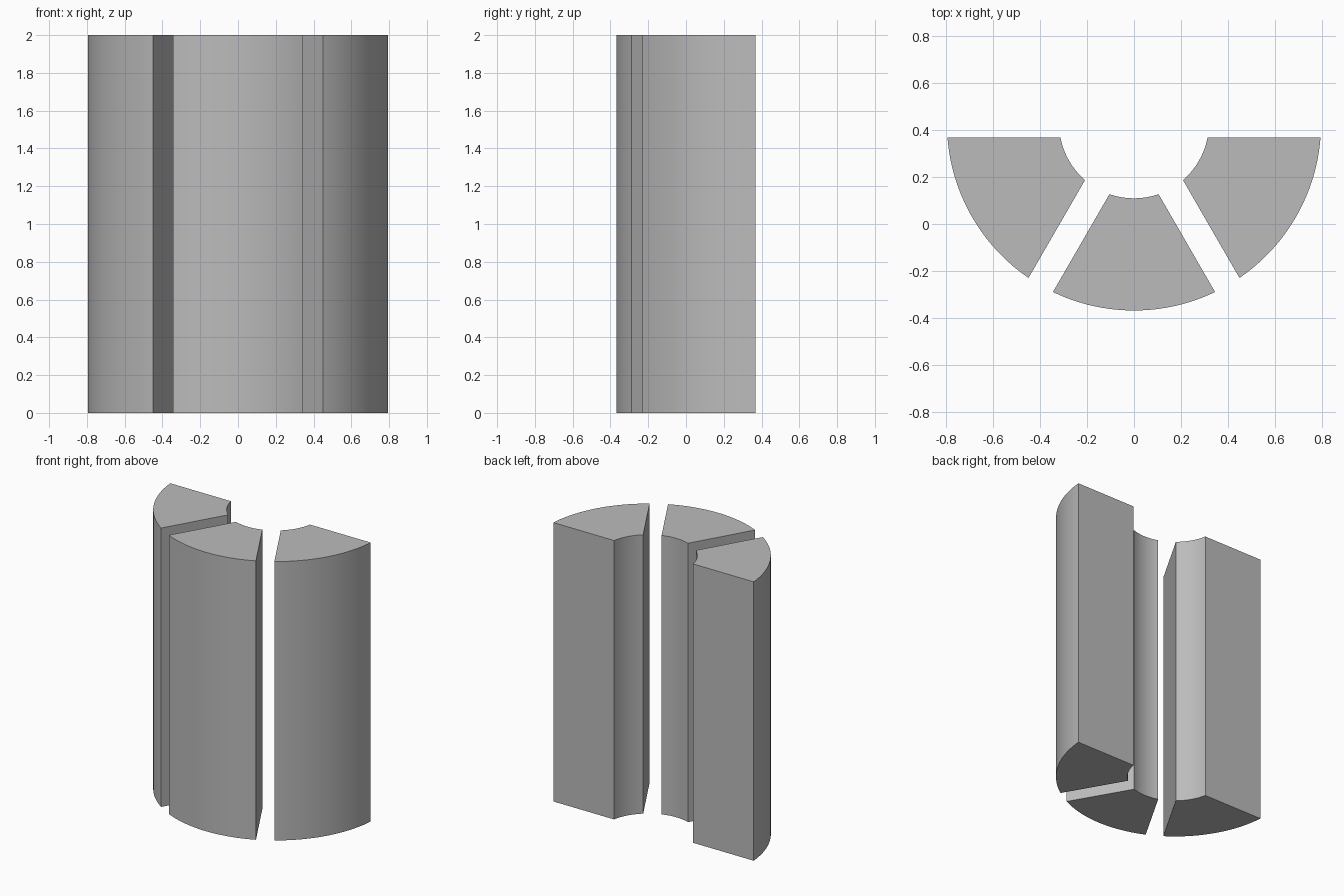
import bpy, bmesh
from math import asin, cos, sin, radians

cube = bpy.data.objects.get("Cube")
if cube:
    bpy.data.objects.remove(cube, do_unlink=True)

OUTER, INNER = 0.797, 0.319   # ring radii
HALF_GAP = 0.06               # half the slot between neighbouring segments
HEIGHT = 2.0
CENTRE_Y = (OUTER + HALF_GAP) / 2
STEPS = 32

grey = bpy.data.materials.new("plain grey")
grey.use_nodes = True
colour = (0.5, 0.5, 0.5, 1)
grey.diffuse_color = colour
grey.node_tree.nodes["Principled BSDF"].inputs["Base Color"].default_value = colour


def arc(radius, start, end):
    """Arc points, trimmed so the straight sides lie parallel to the slots."""
    trim = asin(HALF_GAP / radius)
    a, b = radians(start) + trim, radians(end) - trim
    angles = [a + (b - a) * i / STEPS for i in range(STEPS + 1)]
    return [(radius * cos(t), CENTRE_Y + radius * sin(t), 0) for t in angles]


def ring_segment(name, start, end):
    # Closed outline, extruded upward
    outline = arc(OUTER, start, end) + arc(INNER, start, end)[::-1]
    bm = bmesh.new()
    base = bm.faces.new([bm.verts.new(p) for p in outline])
    top = bmesh.ops.extrude_face_region(bm, geom=[base], use_keep_orig=True)
    verts = [g for g in top["geom"] if isinstance(g, bmesh.types.BMVert)]
    bmesh.ops.translate(bm, verts=verts, vec=(0, 0, HEIGHT))
    bmesh.ops.recalc_face_normals(bm, faces=bm.faces)
    mesh = bpy.data.meshes.new(name)
    bm.to_mesh(mesh)
    bm.free()
    mesh.materials.append(grey)
    obj = bpy.data.objects.new(name, mesh)
    bpy.context.collection.objects.link(obj)
    # Smooth curved walls, crisp corners
    bpy.ops.object.select_all(action="DESELECT")
    obj.select_set(True)
    bpy.context.view_layer.objects.active = obj
    bpy.ops.object.shade_smooth_by_angle(angle=radians(30))


# Three equal wedges filling half a ring
for i, name in enumerate(("right_segment", "middle_segment", "left_segment")):
    ring_segment(name, 180 + 60 * i, 240 + 60 * i)
